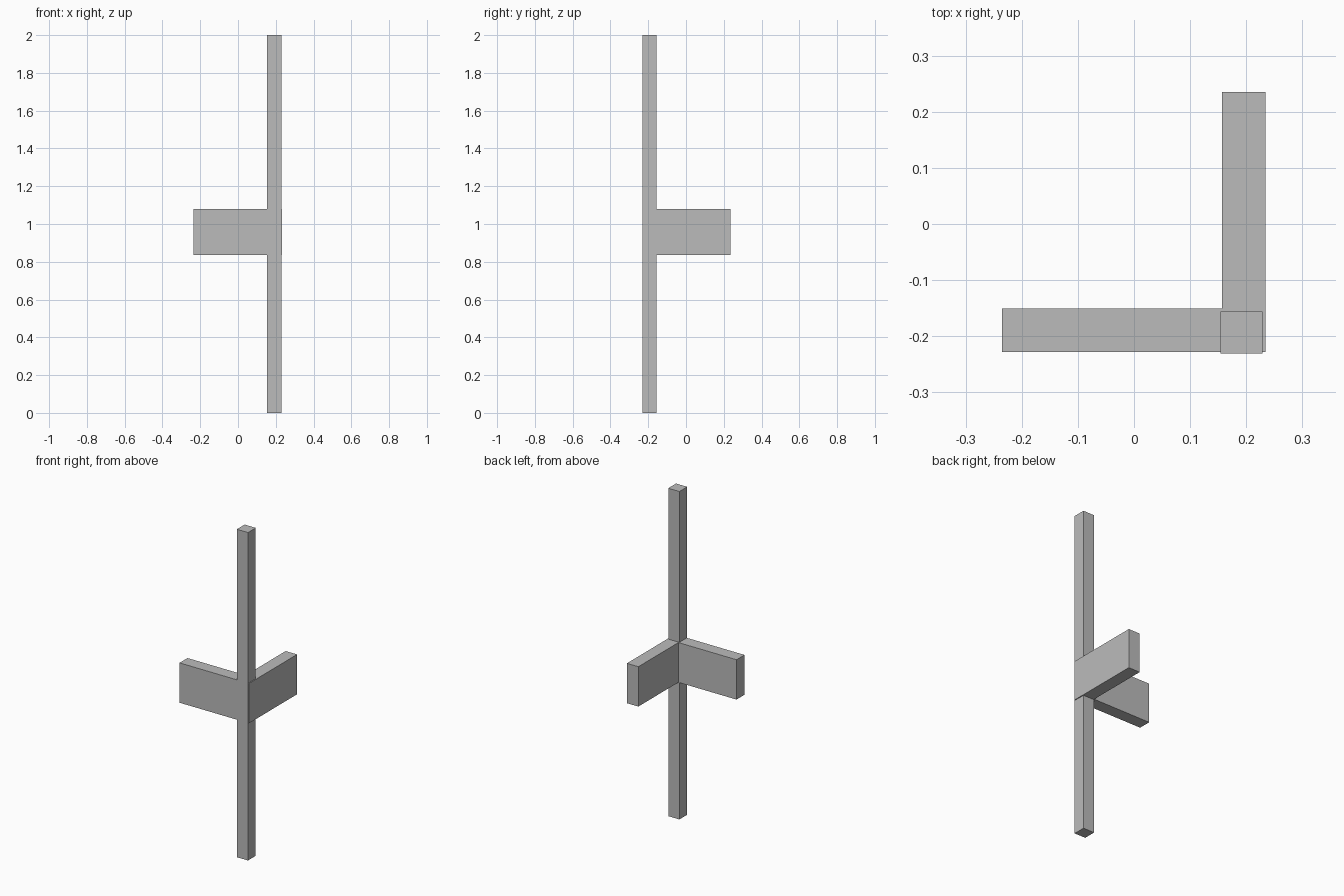
import bpy
from mathutils import Vector

cube = bpy.data.objects.get("Cube")
if cube:
    bpy.data.objects.remove(cube, do_unlink=True)

# Single plain grey material
grey = bpy.data.materials.new("plain_grey")
grey.use_nodes = True
colour = (0.5, 0.5, 0.5, 1)
grey.diffuse_color = colour
grey.node_tree.nodes["Principled BSDF"].inputs["Base Color"].default_value = colour


def box(name, low, high):
    """Box spanning two opposite corners."""
    low, high = Vector(low), Vector(high)
    bpy.ops.mesh.primitive_cube_add(size=1, location=(low + high) / 2)
    obj = bpy.context.object
    obj.name = name
    for v in obj.data.vertices:
        v.co *= high - low
    obj.data.materials.append(grey)
    return obj


RAIL_BOTTOM, RAIL_TOP = 0.837, 1.08

# Upright corner post
box("corner_post", (0.154, -0.231, 0), (0.229, -0.156, 2))

# Two rails meeting at a right angle in the post
box("front_rail", (-0.235, -0.228, RAIL_BOTTOM), (0.157, -0.151, RAIL_TOP))
box("side_rail", (0.157, -0.228, RAIL_BOTTOM), (0.234, 0.235, RAIL_TOP))
